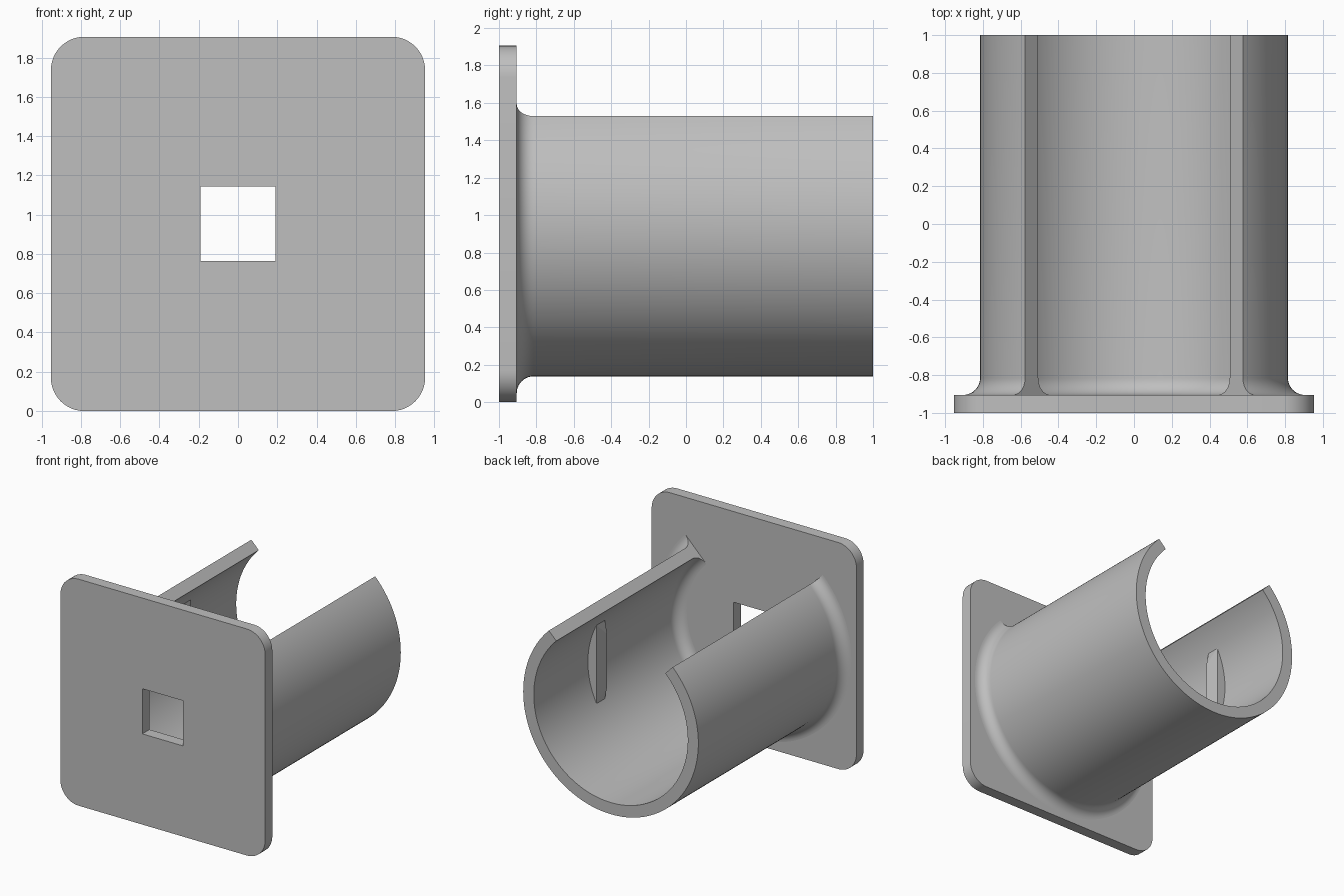
import bpy, bmesh
from math import sin, cos, pi, radians, sqrt

if "Cube" in bpy.data.objects:
    bpy.data.objects.remove(bpy.data.objects["Cube"])

HALF = 0.953                  # half side of the plate, also the tube axis height
FRONT, BACK, END = -1.0, -0.905, 1.0
OUTER, INNER, FILLET = 0.815, 0.717, 0.09

grey = bpy.data.materials.new("plain_grey")
grey.use_nodes = True
colour = (0.52, 0.52, 0.52, 1)
grey.diffuse_color = colour
grey.node_tree.nodes["Principled BSDF"].inputs["Base Color"].default_value = colour


def finish(bm, name, smooth=True):
    """Turn a bmesh into a named, shaded object."""
    bmesh.ops.recalc_face_normals(bm, faces=bm.faces)
    mesh = bpy.data.meshes.new(name)
    bm.to_mesh(mesh)
    bm.free()
    mesh.materials.append(grey)
    obj = bpy.data.objects.new(name, mesh)
    bpy.context.collection.objects.link(obj)
    if smooth:
        bpy.ops.object.select_all(action='DESELECT')
        obj.select_set(True)
        bpy.context.view_layer.objects.active = obj
        bpy.ops.object.shade_smooth_by_angle(angle=radians(30))
    return obj


def rounded_square(half, radius, steps):
    """Outline in x and z, centred on the tube axis."""
    pts = []
    for corner, (sx, sz) in enumerate([(1, 1), (-1, 1), (-1, -1), (1, -1)]):
        for i in range(steps + 1):
            a = pi / 2 * (corner + i / steps)
            pts.append((sx * (half - radius) + radius * cos(a),
                        sz * (half - radius) + radius * sin(a)))
    return pts


# Mounting plate with rounded corners and a square window
bm = bmesh.new()
edges = []
window = [(0.19, 0.19), (-0.19, 0.19), (-0.19, -0.19), (0.19, -0.19)]
for outline in (rounded_square(HALF, 0.17, 12), window):
    ring = [bm.verts.new((x, FRONT, HALF + z)) for x, z in outline]
    edges += [bm.edges.new((ring[i - 1], ring[i])) for i in range(len(ring))]
bmesh.ops.triangle_fill(bm, edges=edges, use_beauty=True)
extruded = bmesh.ops.extrude_face_region(bm, geom=bm.faces[:])["geom"]
moved = [v for v in extruded if isinstance(v, bmesh.types.BMVert)]
bmesh.ops.translate(bm, verts=moved, vec=(0, BACK - FRONT, 0))
finish(bm, "mounting_plate")

# Open tube: wall section with a fillet on both sides, swept three quarters round
STEPS, ROUND = 108, 10
arc = [pi / 2 * i / ROUND for i in range(ROUND + 1)]
rise = [(FILLET * (1 - sin(a)), BACK + FILLET * (1 - cos(a))) for a in arc]
outside = [(OUTER + d, y) for d, y in rise]
inside = [(INNER - d, y) for d, y in rise]
root = BACK - 0.03
section = ([(OUTER + FILLET, root)] + outside + [(OUTER, END), (INNER, END)]
           + inside[::-1] + [(INNER - FILLET, root)])
bm = bmesh.new()
rings = []
for i in range(STEPS + 1):
    a = radians(45) - radians(270) * i / STEPS
    rings.append([bm.verts.new((r * cos(a), y, HALF + r * sin(a))) for r, y in section])
for one, two in zip(rings, rings[1:]):
    for k in range(len(section)):
        bm.faces.new((one[k - 1], one[k], two[k], two[k - 1]))
for cap in (rings[0], rings[-1]):
    bm.faces.new(cap)
finish(bm, "open_tube")

# Snap ramps on the inside of both side walls
for side, name in ((1, "left_snap_ramp"), (-1, "right_snap_ramp")):
    bm = bmesh.new()
    for y in (0.17, 0.28):
        for r in (INNER, INNER + 0.04):
            for k in range(-4, 5):
                z = 0.33 * k / 4
                bm.verts.new((side * sqrt(r * r - z * z), y, HALF + z))
    for z in (-0.22, 0.22):
        bm.verts.new((side * 0.615, 0.17, HALF + z))
    hull = bmesh.ops.convex_hull(bm, input=bm.verts[:])
    loose = set(hull["geom_interior"]) | set(hull["geom_unused"])
    bmesh.ops.delete(bm, geom=[v for v in loose if isinstance(v, bmesh.types.BMVert)],
                     context='VERTS')
    finish(bm, name, smooth=False)
